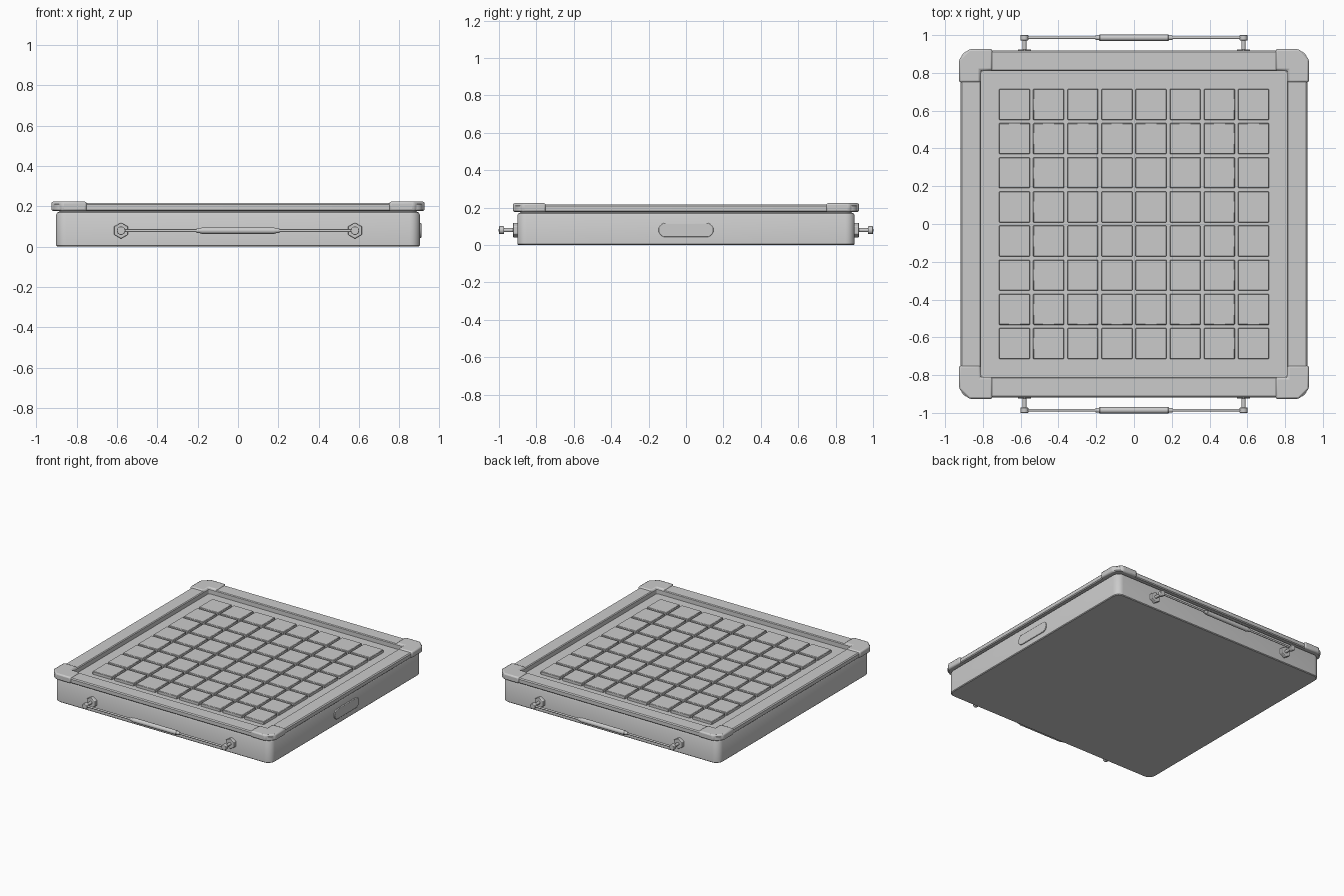
import bpy, bmesh, math
from mathutils import Matrix, Vector

if "Cube" in bpy.data.objects:
    bpy.data.objects.remove(bpy.data.objects["Cube"])


def finish(bm, name, bevel=0, smooth=True, segs=2):
    bmesh.ops.recalc_face_normals(bm, faces=bm.faces)
    me = bpy.data.meshes.new(name)
    bm.to_mesh(me)
    bm.free()
    ob = bpy.data.objects.new(name, me)
    bpy.context.collection.objects.link(ob)
    if bevel:
        m = ob.modifiers.new("bevel", 'BEVEL')
        m.width, m.segments, m.limit_method = bevel, segs, 'ANGLE'
    if smooth:
        bpy.ops.object.select_all(action='DESELECT')
        ob.select_set(True)
        bpy.context.view_layer.objects.active = ob
        bpy.ops.object.shade_smooth_by_angle(angle=math.radians(35))
    return ob


def rounded(hx, hy, r, n=6):
    pts = []
    for i, (sx, sy) in enumerate([(1, 1), (-1, 1), (-1, -1), (1, -1)]):
        for k in range(n + 1):
            a = math.pi / 2 * (i + k / n)
            pts.append((sx * (hx - r) + r * math.cos(a), sy * (hy - r) + r * math.sin(a)))
    return pts


def loft(name, rings, closed=False):
    """Stack rounded squares (half size, corner radius, z)."""
    bm = bmesh.new()
    vs = [[bm.verts.new((x, y, z)) for x, y in rounded(h, h, r)] for h, r, z in rings]
    pairs = list(zip(vs, vs[1:])) + ([(vs[-1], vs[0])] if closed else [])
    for a, b in pairs:
        for i in range(len(a)):
            j = (i + 1) % len(a)
            bm.faces.new((a[i], a[j], b[j], b[i]))
    if not closed:
        bm.faces.new(vs[0])
        bm.faces.new(vs[-1])
    return finish(bm, name)


def prism(name, pts, d, matrix=Matrix(), bevel=0, segs=2):
    """Extrude a flat outline by d, then place it."""
    bm = bmesh.new()
    f = bm.faces.new([bm.verts.new((x, y, 0)) for x, y in pts])
    ext = bmesh.ops.extrude_face_region(bm, geom=[f])
    bmesh.ops.translate(bm, vec=(0, 0, d), verts=[v for v in ext['geom'] if isinstance(v, bmesh.types.BMVert)])
    bm.transform(matrix)
    return finish(bm, name, bevel, True, segs)


def rod(name, a, b, r, sides=20, r2=None, bevel=0):
    a, b = Vector(a), Vector(b)
    bm = bmesh.new()
    bmesh.ops.create_cone(bm, cap_ends=True, segments=sides, radius1=r,
                          radius2=r if r2 is None else r2, depth=(b - a).length)
    bm.transform(Matrix.Translation((a + b) / 2) @ (b - a).to_track_quat('Z', 'Y').to_matrix().to_4x4())
    return finish(bm, name, bevel)


# main case, necked in under the frame
loft("case_body", [(.897, .05, 0), (.902, .05, .005), (.902, .05, .158), (.897, .047, .168),
                   (.885, .04, .174), (.885, .04, .178)])

# raised rim around the recess
loft("rim_frame", [(.87, .04, .176), (.912, .05, .176), (.918, .05, .182), (.918, .05, .208), (.911, .05, .215),
                   (.816, .014, .215), (.81, .012, .210), (.81, .012, .174)], closed=True)

# L-shaped corner guards
guard = [(.75, .926), (.75, .814), (.814, .814), (.814, .75), (.926, .75), (.926, .873), (.873, .926)]
for i in range(4):
    m = Matrix.Rotation(i * math.pi / 2, 4, 'Z') @ Matrix.Translation((0, 0, .176))
    prism("corner_guard_%d" % (i + 1), guard, .047, m, .01)

# 8 x 8 raised tiles
bm = bmesh.new()
for i in range(8):
    for j in range(8):
        m = Matrix.Translation(((i - 3.5) * .1808, (j - 3.5) * .1808, .187)) @ Matrix.Diagonal((.163, .163, .026, 1))
        bmesh.ops.create_cube(bm, size=1, matrix=m)
finish(bm, "grid_tiles", .003, True, 1)

# pill-shaped plate on the right side
place = Matrix.Translation((.897, 0, .08)) @ Matrix(((0, 0, 1, 0), (1, 0, 0, 0), (0, 1, 0, 0), (0, 0, 0, 1)))
prism("side_plate", rounded(.147, .038, .0375, 8), .012, place, .003)

# carrying handles, front and back
for s, side in ((-1, "front"), (1, "back")):
    y, z = s * .986, .079
    for x in (-.58, .58):
        rod(side + "_handle_nut", (x, s * .895, z), (x, s * .924, z), .04, 6, bevel=.003)
        rod(side + "_handle_post", (x, s * .92, z), (x, s * .975, z), .011)
        rod(side + "_handle_knob", (x, s * .972, z), (x, s * 1.0, z), .021, bevel=.003)
        d = math.copysign(1, x)
        rod(side + "_grip_end", (d * .178, y, z), (d * .205, y, z), .014, r2=.011)
    rod(side + "_handle_bar", (-.58, y, z), (.58, y, z), .007)
    rod(side + "_handle_grip", (-.182, y, z), (.182, y, z), .0165, bevel=.002)
